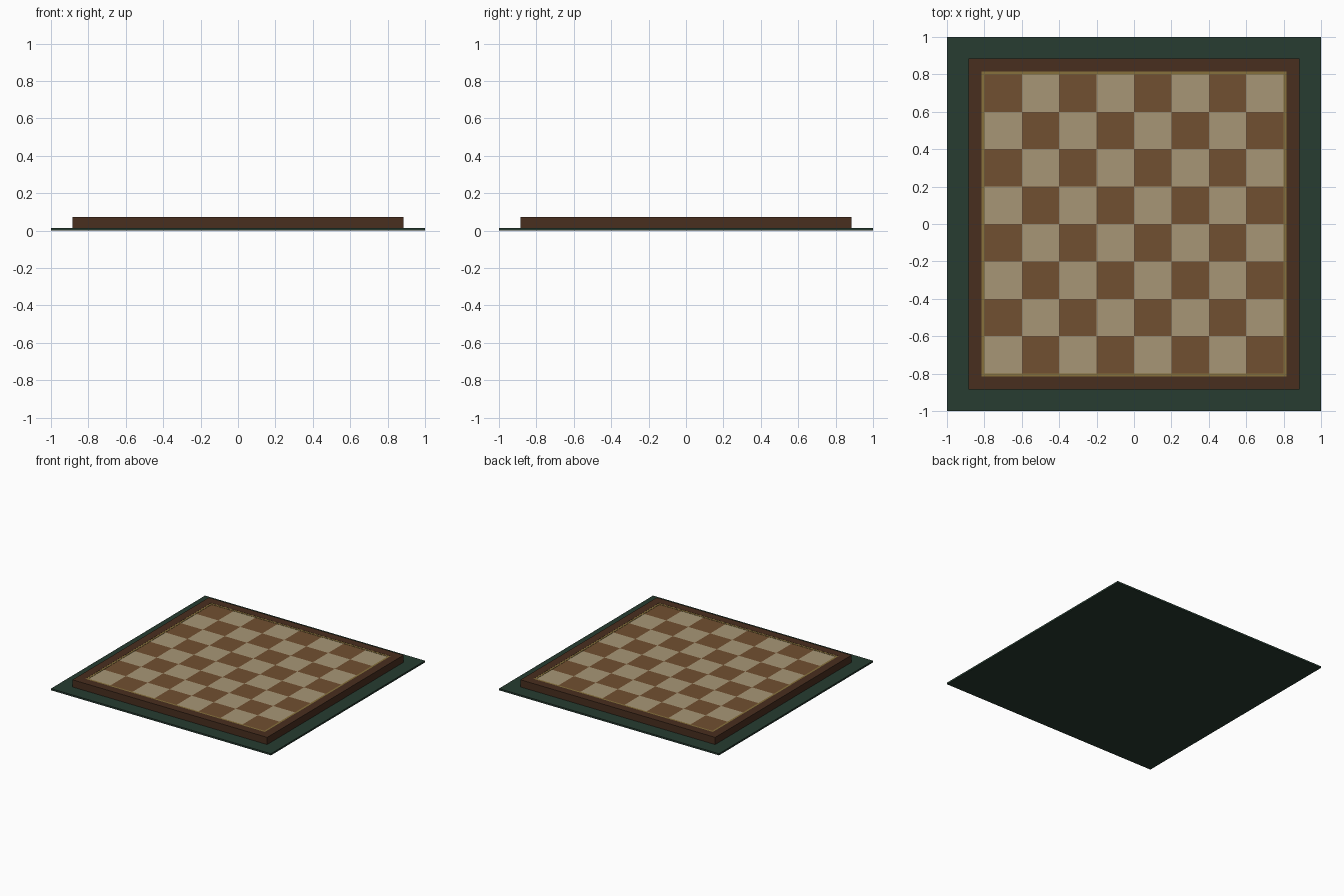
import bpy, bmesh

if "Cube" in bpy.data.objects:
    bpy.data.objects.remove(bpy.data.objects["Cube"])


def material(name, rgb):
    # convert display colour (0-255) to linear
    m = bpy.data.materials.new(name)
    m.diffuse_color = [(c / 255) ** 2.2 for c in rgb] + [1]
    m.use_nodes = True
    m.node_tree.nodes["Principled BSDF"].inputs["Base Color"].default_value = m.diffuse_color
    return m


def add_box(bm, x0, x1, y0, y1, z0, z1):
    verts = bmesh.ops.create_cube(bm, size=1)["verts"]
    for v in verts:
        v.co = (x1 if v.co.x > 0 else x0,
                y1 if v.co.y > 0 else y0,
                z1 if v.co.z > 0 else z0)


def add_ring(bm, inner, outer, z0, z1):
    # closed square frame: four corner profiles joined around
    rings = []
    for sx, sy in ((-1, -1), (1, -1), (1, 1), (-1, 1)):
        rings.append([bm.verts.new((sx * r, sy * r, z))
                      for r, z in ((outer, z0), (outer, z1), (inner, z1), (inner, z0))])
    for i in range(4):
        a, b = rings[i], rings[(i + 1) % 4]
        for k in range(4):
            n = (k + 1) % 4
            bm.faces.new((a[k], b[k], b[n], a[n]))


def make(name, mat, build):
    bm = bmesh.new()
    build(bm)
    bmesh.ops.recalc_face_normals(bm, faces=bm.faces)
    me = bpy.data.meshes.new(name)
    bm.to_mesh(me)
    bm.free()
    me.materials.append(mat)
    ob = bpy.data.objects.new(name, me)
    bpy.context.collection.objects.link(ob)
    return ob


MAT_TOP, BOARD_TOP = 0.014, 0.073
EDGE, INLAY, FIELD, CELL = 0.885, 0.816, 0.80, 0.20


def squares(parity):
    def build(bm):
        for i in range(8):
            for j in range(8):
                if (i + j) % 2 == parity:
                    x, y = -FIELD + i * CELL, -FIELD + j * CELL
                    add_box(bm, x, x + CELL, y, y + CELL, MAT_TOP, BOARD_TOP - 0.003)
    return build


# felt mat under the board
make("felt_mat", material("felt_green", (43, 62, 52)),
     lambda bm: add_box(bm, -1, 1, -1, 1, 0, MAT_TOP))
# dark wooden border
make("board_frame", material("dark_wood", (74, 50, 36)),
     lambda bm: add_ring(bm, INLAY, EDGE, MAT_TOP, BOARD_TOP))
# thin brass line around the playing field
make("brass_inlay", material("brass", (134, 112, 62)),
     lambda bm: add_ring(bm, FIELD, INLAY, MAT_TOP, BOARD_TOP - 0.001))
# playing squares
make("light_squares", material("light_wood", (166, 149, 117)), squares(0))
make("dark_squares", material("brown_wood", (113, 81, 52)), squares(1))
